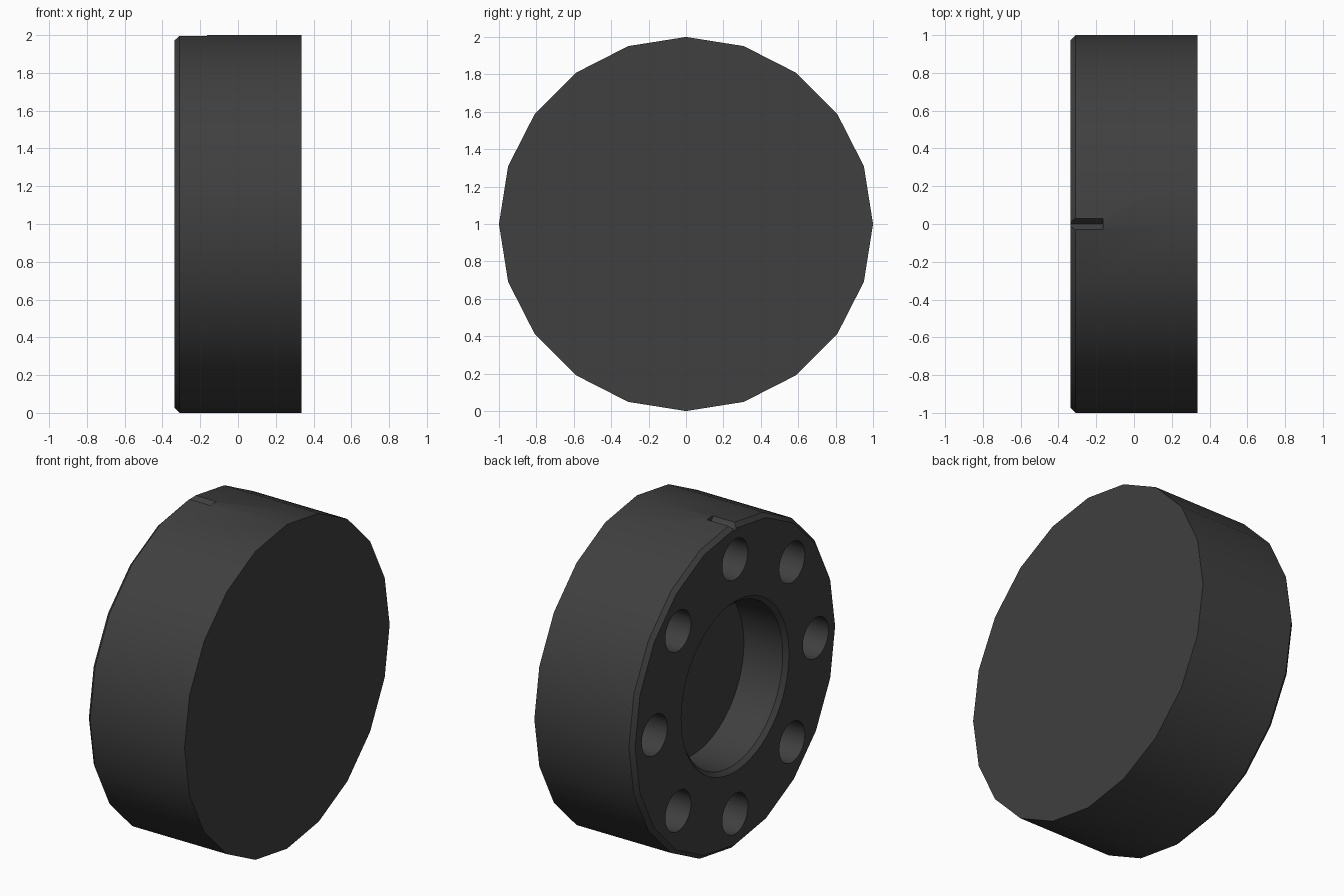
import bpy, bmesh
from math import pi, sin, cos, radians

if "Cube" in bpy.data.objects:
    bpy.data.objects.remove(bpy.data.objects["Cube"])

X0, X1, ZC = -0.335, 0.335, 1.0   # open face, closed face, axis height


def make(name, bm):
    bmesh.ops.recalc_face_normals(bm, faces=bm.faces)
    me = bpy.data.meshes.new(name)
    bm.to_mesh(me)
    bm.free()
    ob = bpy.data.objects.new(name, me)
    bpy.context.collection.objects.link(ob)
    return ob


def turned(name, profile, sides, y=0.0, z=ZC):
    """Solid turned about an axis along x; profile is (x, radius) pairs."""
    bm = bmesh.new()
    rings = [[bm.verts.new((x, y + r * sin(2 * pi * i / sides), z + r * cos(2 * pi * i / sides)))
              for i in range(sides)] for x, r in profile]
    for a, b in zip(rings, rings[1:]):
        for i in range(sides):
            j = (i + 1) % sides
            bm.faces.new((a[i], a[j], b[j], b[i]))
    bm.faces.new(rings[0])
    bm.faces.new(rings[-1])
    return make(name, bm)


def prism(name, outline, x0, x1):
    """Prism along x from a (y, z) outline."""
    bm = bmesh.new()
    face = bm.faces.new([bm.verts.new((x0, y, z)) for y, z in outline])
    ext = bmesh.ops.extrude_face_region(bm, geom=[face])
    verts = [v for v in ext["geom"] if isinstance(v, bmesh.types.BMVert)]
    bmesh.ops.translate(bm, verts=verts, vec=(x1 - x0, 0, 0))
    return make(name, bm)


# Disc body with a chamfered rim on the open face
body = turned("disc_body", [(X0, 0.975), (X0 + 0.025, 1), (X1, 1)], 20)

# Central pocket with chamfered lip
cutters = [turned("pocket_cutter",
                  [(X0 - 0.05, 0.575), (X0 + 0.025, 0.5), (X0 + 0.29, 0.5)], 64)]

# Ring of eight blind bolt holes
for k in range(8):
    a = k * pi / 4
    cutters.append(turned("bolt_hole_cutter", [(X0 - 0.05, 0.125), (X0 + 0.33, 0.125)], 32,
                          0.785 * sin(a), ZC + 0.785 * cos(a)))

# Index notch on the top of the rim
cutters.append(prism("notch_cutter", [(-0.06, 2.03), (0.06, 2.03), (0, 1.96)], X0 - 0.05, -0.165))

# Cut the recesses and discard the cutters
bpy.context.view_layer.objects.active = body
body.select_set(True)
for c in cutters:
    c.hide_render = True
    mod = body.modifiers.new("cut", 'BOOLEAN')
    mod.operation = 'DIFFERENCE'
    mod.solver = 'EXACT'
    mod.object = c
    bpy.ops.object.modifier_apply(modifier=mod.name)
    bpy.data.objects.remove(c)

bpy.ops.object.shade_smooth_by_angle(angle=radians(30))

# Dark metal
mat = bpy.data.materials.new("dark_metal")
mat.diffuse_color = (0.05, 0.05, 0.05, 1)
mat.use_nodes = True
mat.node_tree.nodes["Principled BSDF"].inputs["Base Color"].default_value = mat.diffuse_color
body.data.materials.clear()
body.data.materials.append(mat)
